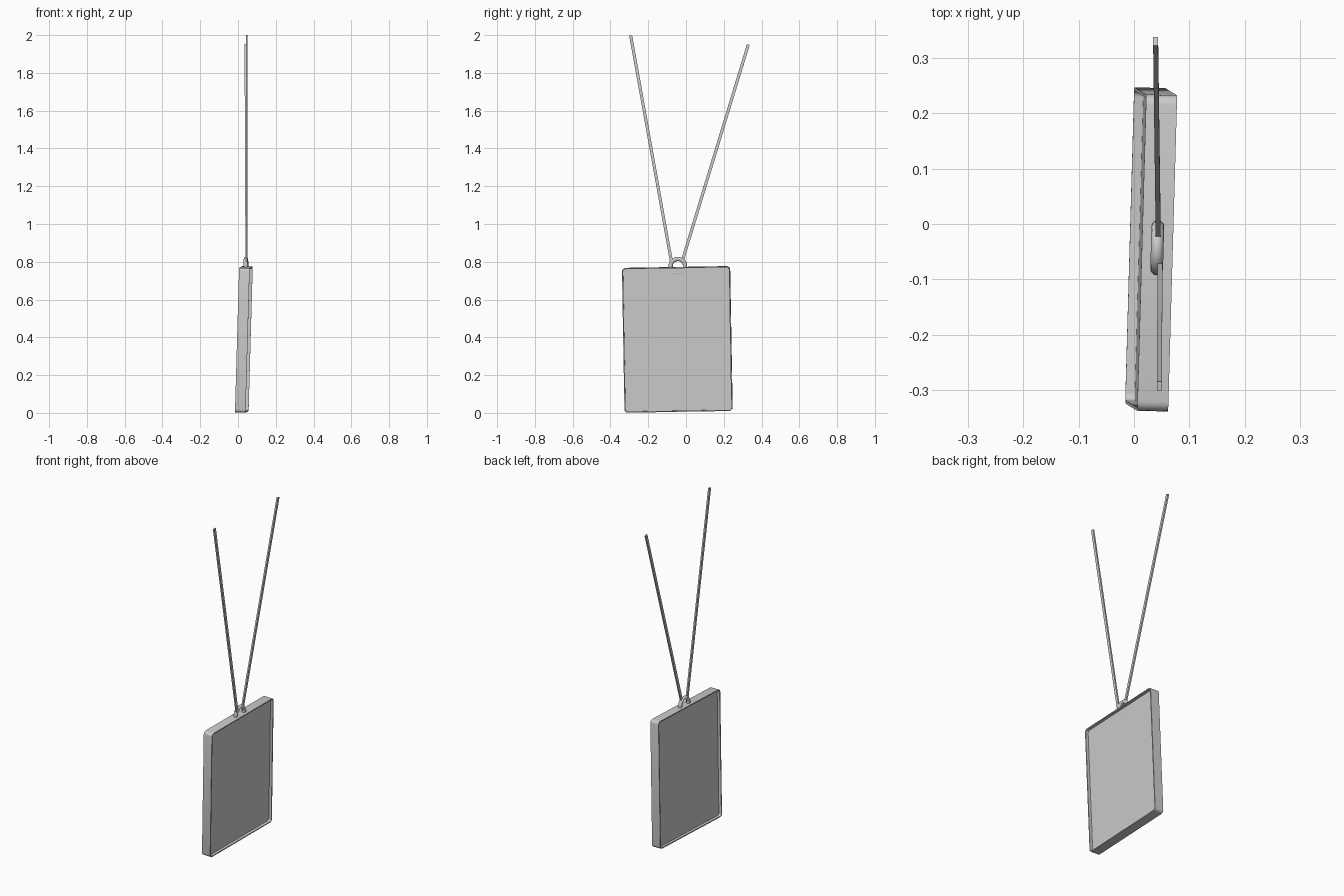
import bpy, bmesh, math
from mathutils import Vector, Euler

if "Cube" in bpy.data.objects:
    bpy.data.objects.remove(bpy.data.objects["Cube"])

def make_object(name, bm):
    mesh = bpy.data.meshes.new(name)
    bmesh.ops.recalc_face_normals(bm, faces=bm.faces)
    bm.to_mesh(mesh)
    bm.free()
    ob = bpy.data.objects.new(name, mesh)
    bpy.context.collection.objects.link(ob)
    return ob

def smooth(ob, angle=35):
    bpy.ops.object.select_all(action='DESELECT')
    ob.select_set(True)
    bpy.context.view_layer.objects.active = ob
    bpy.ops.object.shade_smooth_by_angle(angle=math.radians(angle))

def rounded_loop(w, h, r, steps=4):
    """Rounded rectangle as (y, z) points."""
    pts = []
    for k, (sy, sz) in enumerate([(1, 1), (-1, 1), (-1, -1), (1, -1)]):
        for i in range(steps + 1):
            a = math.pi / 2 * (k + i / steps)
            pts.append((sy * (w / 2 - r) + r * math.cos(a),
                        sz * (h / 2 - r) + r * math.sin(a)))
    return pts

# Tag: rounded plate with a thin raised rim and a recess on both sides
W, H, T, RIM, DEPTH = 0.572, 0.766, 0.056, 0.006, 0.017
outer = rounded_loop(W, H, 0.018)
inner = rounded_loop(W - 2 * RIM, H - 2 * RIM, 0.012)
bm = bmesh.new()
sections = [(-T / 2 + DEPTH, inner), (-T / 2, inner), (-T / 2, outer),
            (T / 2, outer), (T / 2, inner), (T / 2 - DEPTH, inner)]
loops = [[bm.verts.new((x, y, z)) for y, z in prof] for x, prof in sections]
for a, b in zip(loops, loops[1:]):
    n = len(a)
    for i in range(n):
        j = (i + 1) % n
        bm.faces.new((a[i], a[j], b[j], b[i]))
bm.faces.new(loops[0])
bm.faces.new(loops[-1])
tag = make_object("tag", bm)
tag.location = (0.031, -0.046, 0.389)
tag.rotation_euler = Euler((0.017, 0.029, -0.028))
smooth(tag)

# Ring through the top edge of the tag
bpy.ops.mesh.primitive_torus_add(major_radius=0.038, minor_radius=0.0115,
                                 major_segments=32, minor_segments=12,
                                 location=(0.042, -0.043, 0.777),
                                 rotation=(0, math.pi / 2, -0.028))
ring = bpy.context.object
ring.name = "ring"
smooth(ring)

# Two straight flat cords rising from the ring
def cord(name, start, end, sx=0.009, sy=0.016):
    start, end = Vector(start), Vector(end)
    d = end - start
    bm = bmesh.new()
    bmesh.ops.create_cube(bm, size=1)
    bmesh.ops.scale(bm, vec=(sx, sy, d.length), verts=bm.verts)
    ob = make_object(name, bm)
    ob.location = (start + end) / 2
    ob.rotation_euler = (-math.atan2(d.y, d.z),
                         math.asin(d.x / d.length), 0)

cord("front_cord", (0.047, -0.077, 0.80), (0.046, -0.293, 1.998))
cord("back_cord", (0.044, -0.021, 0.80), (0.039, 0.330, 1.950))
